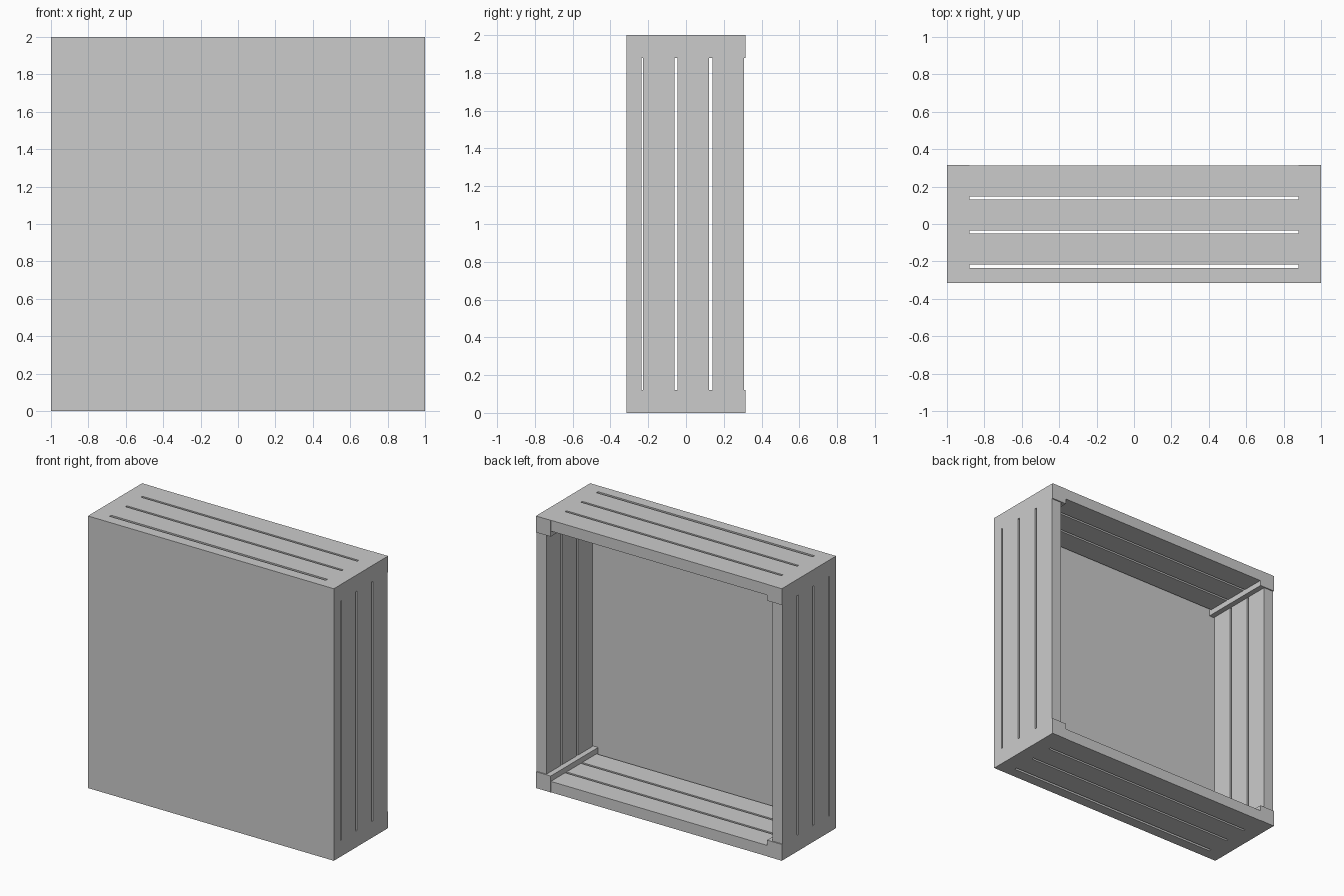
import bpy

if "Cube" in bpy.data.objects:
    bpy.data.objects.remove(bpy.data.objects["Cube"])

HALF, DEPTH = 1.0, 0.315     # half size of the square, half depth
POST, THICK = 0.12, 0.08     # corner post size, board thickness
PANEL_BACK = -0.236          # inner face of the closed front
INNER = HALF - POST


def box(name, lo, hi):
    bpy.ops.mesh.primitive_cube_add(size=1)
    ob = bpy.context.object
    ob.name = name
    ob.location = [(a + b) / 2 for a, b in zip(lo, hi)]
    ob.scale = [b - a for a, b in zip(lo, hi)]
    bpy.ops.object.transform_apply(location=True, rotation=True, scale=True)
    return ob


# Closed front panel
box("front_panel", (-HALF, -DEPTH, 0), (HALF, PANEL_BACK, 2))

# Four corner posts running front to back
for sx in (-1, 1):
    for z in (0, 2 - POST):
        x = sorted((sx * HALF, sx * INNER))
        box("corner_post", (x[0], PANEL_BACK, z), (x[1], DEPTH, z + POST))

# Slats set between the posts, flush with the outside
for i in range(3):
    # top and bottom walls
    y0 = -0.217 + i * 0.182
    y1 = y0 + 0.166
    for name, z in (("bottom_slat", 0), ("top_slat", 2 - THICK)):
        box(name, (-INNER, y0, z), (INNER, y1, z + THICK))
    # left and right walls
    y0 = -0.228 + i * 0.184
    y1 = y0 + 0.167
    for name, x in (("left_slat", -HALF), ("right_slat", HALF - THICK)):
        box(name, (x, y0, POST), (x + THICK, y1, 2 - POST))
